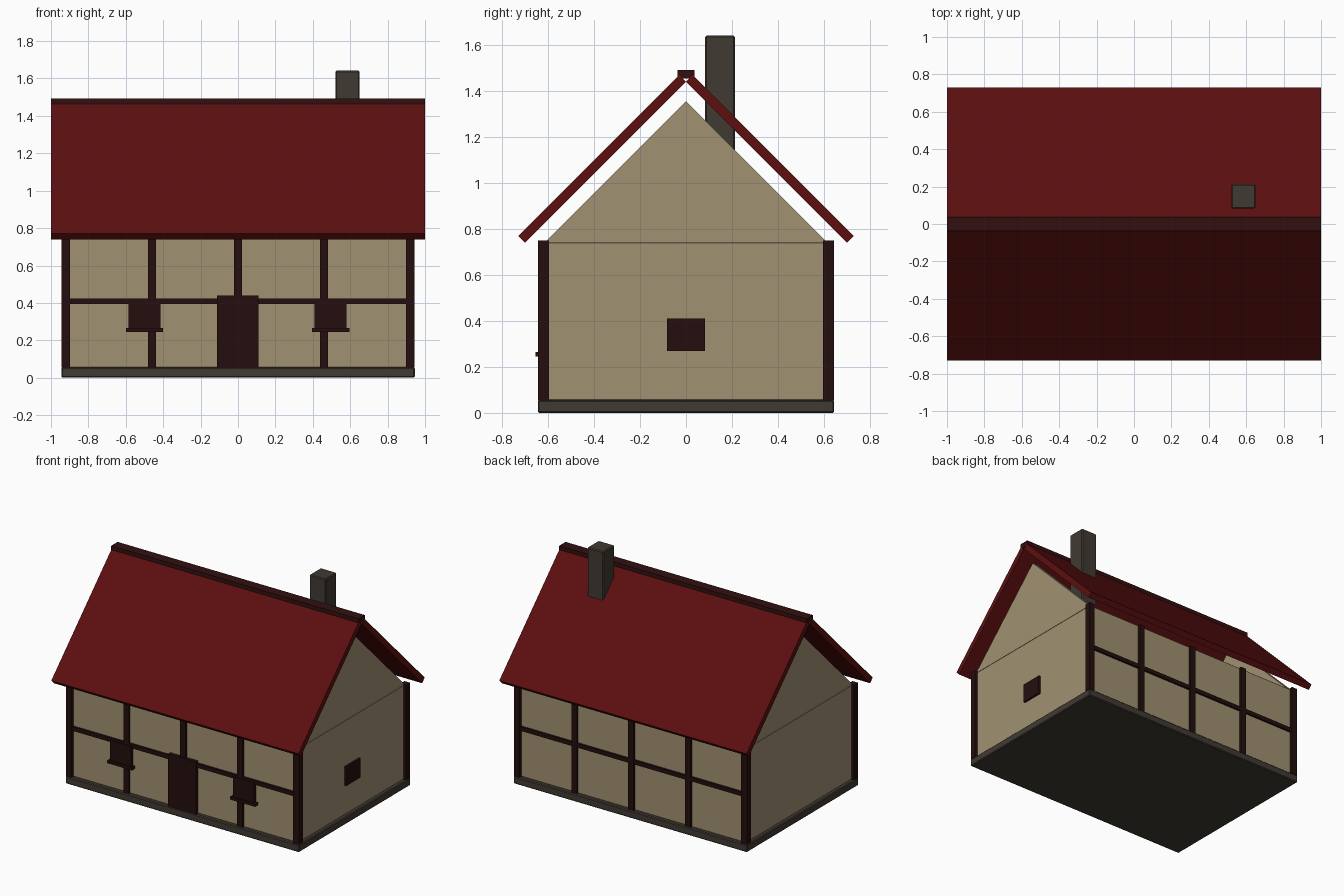
import bpy, bmesh, math

if "Cube" in bpy.data.objects:
    bpy.data.objects.remove(bpy.data.objects["Cube"])


def material(name, rgb):
    m = bpy.data.materials.new(name)
    m.diffuse_color = (*rgb, 1)
    m.use_nodes = True
    m.node_tree.nodes["Principled BSDF"].inputs["Base Color"].default_value = m.diffuse_color
    return m


PLASTER = material("plaster", (0.352, 0.283, 0.168))
TIMBER = material("dark_timber", (0.0185, 0.0045, 0.0045))
ROOF = material("red_roof", (0.107, 0.0048, 0.0048))
RIDGE = material("dark_red_ridge", (0.032, 0.005, 0.005))
STONE = material("grey_stone", (0.052, 0.042, 0.032))


def finish(name, bm, mat, bevel=0):
    bmesh.ops.recalc_face_normals(bm, faces=bm.faces)
    me = bpy.data.meshes.new(name)
    bm.to_mesh(me)
    bm.free()
    me.materials.append(mat)
    ob = bpy.data.objects.new(name, me)
    bpy.context.collection.objects.link(ob)
    if bevel:
        mod = ob.modifiers.new("bevel", 'BEVEL')
        mod.width = bevel
        mod.segments = 1
    return ob


def prism(name, profile, x0, x1, mat, bevel=0):
    """Extrude a (y, z) profile along x."""
    bm = bmesh.new()
    face = bm.faces.new([bm.verts.new((x0, y, z)) for y, z in profile])
    ext = bmesh.ops.extrude_face_region(bm, geom=[face])
    moved = [v for v in ext["geom"] if isinstance(v, bmesh.types.BMVert)]
    bmesh.ops.translate(bm, verts=moved, vec=(x1 - x0, 0, 0))
    return finish(name, bm, mat, bevel)


def box(name, x, y, z, mat, bevel=0):
    return prism(name, [(y[0], z[0]), (y[1], z[0]), (y[1], z[1]), (y[0], z[1])],
                 x[0], x[1], mat, bevel)


# Foundation and walls
box("foundation", (-0.945, 0.945), (-0.645, 0.645), (0, 0.055), STONE, 0.006)
box("walls", (-0.92, 0.92), (-0.62, 0.62), (0.052, 0.745), PLASTER, 0.006)

# Thin gables at both ends, open attic between
for side, (x0, x1) in {"left": (-0.92, -0.88), "right": (0.88, 0.92)}.items():
    prism("gable_" + side, [(-0.615, 0.742), (0.615, 0.742), (0, 1.356)], x0, x1, PLASTER)

# Timber frame: corner posts, then middle posts and rail on front and back
for side, s in (("front", -1), ("back", 1)):
    for x in (-0.92, 0.92):
        box("corner_post_" + side, (x - 0.023, x + 0.023),
            sorted((s * 0.597, s * 0.643)), (0.055, 0.75), TIMBER)
    for x in (-0.46, 0, 0.46):
        box("middle_post_" + side, (x - 0.022, x + 0.022),
            sorted((s * 0.60, s * 0.637)), (0.055, 0.745), TIMBER)
    box("rail_" + side, (-0.9, 0.9), sorted((s * 0.60, s * 0.635)), (0.395, 0.425), TIMBER)

# Door, windows and sills
box("door", (-0.113, 0.11), (-0.645, -0.60), (0.055, 0.44), TIMBER)
for x in (-0.5, 0.495):
    box("front_window", (x - 0.085, x + 0.085), (-0.642, -0.60), (0.265, 0.41), TIMBER)
    box("window_sill", (x - 0.1, x + 0.1), (-0.655, -0.60), (0.245, 0.265), TIMBER)
box("side_window", (0.90, 0.935), (-0.083, 0.083), (0.27, 0.41), TIMBER)

# Roof slabs and ridge cap
for side, s in (("front", -1), ("back", 1)):
    prism("roof_" + side, [(0, 1.44), (s * 0.03, 1.47), (s * 0.73, 0.77), (s * 0.70, 0.74)],
          -1, 1, ROOF)
box("ridge_cap", (-1, 1), (-0.037, 0.037), (1.455, 1.492), RIDGE)

# Chimney through the back slope
box("chimney", (0.52, 0.65), (0.083, 0.213), (1.0, 1.642), STONE, 0.006)
